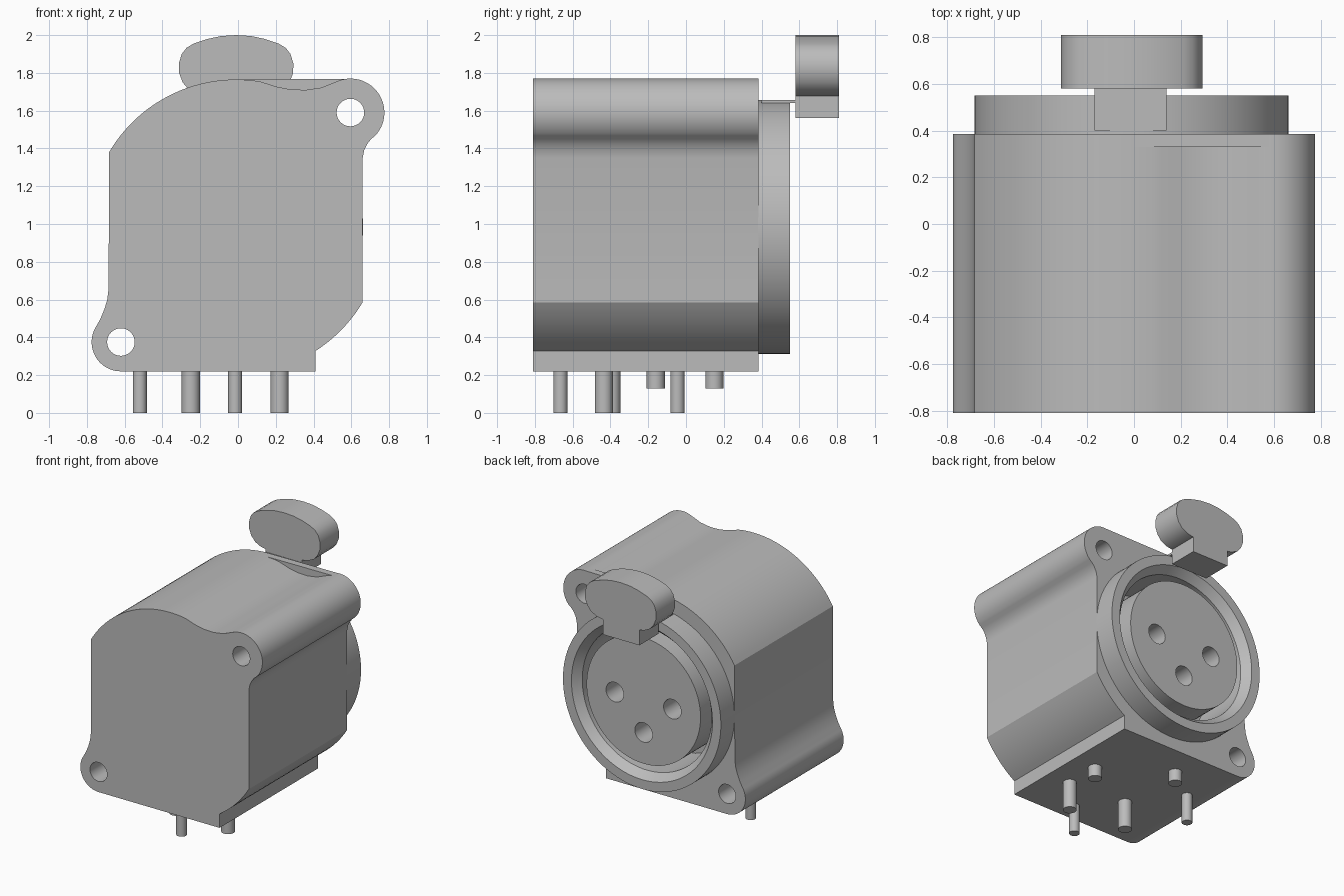
import bpy, bmesh, math

cube = bpy.data.objects.get("Cube")
if cube:
    bpy.data.objects.remove(cube, do_unlink=True)

grey = bpy.data.materials.new("plain_grey")
grey.use_nodes = True
grey.diffuse_color = (0.5, 0.5, 0.5, 1)
grey.node_tree.nodes["Principled BSDF"].inputs["Base Color"].default_value = (0.5, 0.5, 0.5, 1)

CX, CZ = -0.01, 0.985          # socket axis
LUGS = [(0.595, 1.59), (-0.62, 0.375)]


def arc(cx, cz, r, a0, a1, n):
    """Points on an arc, angles in degrees, both ends included."""
    angles = [math.radians(a0 + (a1 - a0) * i / n) for i in range(n + 1)]
    return [(cx + r * math.cos(a), cz + r * math.sin(a)) for a in angles]


def circle(cx, cz, r, n=64):
    return arc(cx, cz, r, 0, 360, n)[:-1]


def make(name, bm):
    bmesh.ops.recalc_face_normals(bm, faces=bm.faces)
    mesh = bpy.data.meshes.new(name)
    bm.to_mesh(mesh)
    bm.free()
    mesh.materials.append(grey)
    ob = bpy.data.objects.new(name, mesh)
    bpy.context.collection.objects.link(ob)
    return ob


def prism(name, pts, y0, y1):
    """Extrude an (x, z) outline from y0 to y1."""
    bm = bmesh.new()
    face = bm.faces.new([bm.verts.new((x, y0, z)) for x, z in pts])
    out = bmesh.ops.extrude_face_region(bm, geom=[face])
    verts = [g for g in out["geom"] if isinstance(g, bmesh.types.BMVert)]
    bmesh.ops.translate(bm, verts=verts, vec=(0, y1 - y0, 0))
    return make(name, bm)


def box(name, x0, x1, y0, y1, z0, z1):
    return prism(name, [(x0, z0), (x1, z0), (x1, z1), (x0, z1)], y0, y1)


def ring(name, profile, n=96):
    """Revolve a closed (radius, y) profile about the socket axis."""
    bm = bmesh.new()
    rows = []
    for i in range(n):
        a = 2 * math.pi * i / n
        rows.append([bm.verts.new((CX + r * math.cos(a), y, CZ + r * math.sin(a)))
                     for r, y in profile])
    m = len(profile)
    for i in range(n):
        a, b = rows[i], rows[(i + 1) % n]
        for j in range(m):
            k = (j + 1) % m
            bm.faces.new((a[j], a[k], b[k], b[j]))
    return make(name, bm)


def cut(ob, cutter):
    cutter.hide_render = True
    mod = ob.modifiers.new("cut", "BOOLEAN")
    mod.operation = "DIFFERENCE"
    mod.solver = "EXACT"
    mod.object = cutter
    bpy.context.view_layer.objects.active = ob
    bpy.ops.object.modifier_apply(modifier=mod.name)
    bpy.data.objects.remove(cutter, do_unlink=True)


parts = []

# Housing outline: two lugs, a big round shoulder and flat sides
outline = arc(*LUGS[1], 0.155, 152, 270, 20)
outline += [(0.41, 0.22)]
outline += arc(CX, CZ, 0.78, -57.4, -30.8, 10)
outline += [(0.66, 1.35), (0.668, 1.39), (0.685, 1.425), (0.705, 1.45)]
outline += arc(*LUGS[0], 0.18, -43, 115, 28)
outline += [(0.44, 1.722), (0.36, 1.71), (0.28, 1.712), (0.20, 1.728)]
outline += arc(CX, CZ, 0.78, 80.5, 149.6, 26)
outline += [(-0.685, 0.66), (-0.692, 0.60), (-0.707, 0.55), (-0.73, 0.495)]
housing = prism("housing", outline, -0.81, 0.385)
cut(housing, prism("socket_cutter", circle(CX, CZ, 0.55, 96), 0.10, 0.6))
for x, z in LUGS:
    cut(housing, prism("lug_hole_cutter", circle(x, z, 0.073, 32), -1, 1))
parts.append(housing)

# Straight web filling the dip at the rear edge
parts.append(prism("rear_web", [(0.0, 1.765), (0.12, 1.752), (0.20, 1.727), (0.28, 1.711),
                                (0.36, 1.709), (0.44, 1.721), (0.519, 1.752), (0.595, 1.769)],
                   0.33, 0.385))

# Round collar with a chamfered mouth
parts.append(ring("collar", [(0.55, 0.38), (0.55, 0.49), (0.60, 0.55),
                             (0.672, 0.55), (0.672, 0.38)]))

# Socket core with three contact holes
core = prism("socket_core", circle(CX, CZ, 0.485, 96), 0.09, 0.53)
for dx, dz in [(0.245, 0), (-0.245, 0), (0, -0.245)]:
    cut(core, prism("contact_cutter", circle(CX + dx, CZ + dz, 0.075, 32), 0.2, 0.7))
parts.append(core)

# Release latch: rounded button, neck and thin tongue
half = [(0.14, 1.675), (0.20, 1.685), (0.25, 1.71), (0.283, 1.75), (0.302, 1.80),
        (0.303, 1.85), (0.288, 1.90), (0.262, 1.933), (0.225, 1.955), (0.15, 1.98), (0.08, 1.995)]
button = ([(CX + x, z) for x, z in half] + [(CX, 2.0)]
          + [(CX - x, z) for x, z in reversed(half)])
parts.append(prism("latch_button", button, 0.58, 0.81))
parts.append(box("latch_neck", -0.17, 0.14, 0.58, 0.81, 1.56, 1.69))
parts.append(box("latch_tongue", -0.17, 0.14, 0.40, 0.60, 1.64, 1.657))

# Solder pins and locating pegs: x, y, radius, bottom height
pins = [(-0.52, -0.045, 0.037, 0), (-0.015, -0.665, 0.037, 0),
        (-0.25, -0.395, 0.048, 0), (0.22, -0.435, 0.048, 0),
        (0.22, -0.16, 0.048, 0.13), (-0.25, 0.15, 0.048, 0.13)]
for i, (x, y, r, z0) in enumerate(pins):
    bpy.ops.mesh.primitive_cylinder_add(vertices=32, radius=r, depth=0.25 - z0,
                                        location=(x, y, (0.25 + z0) / 2))
    pin = bpy.context.object
    pin.name = f"pin_{i + 1}"
    pin.data.materials.append(grey)
    parts.append(pin)

# Smooth curved walls, keep edges sharp
bpy.ops.object.select_all(action="DESELECT")
for ob in parts:
    ob.select_set(True)
bpy.context.view_layer.objects.active = parts[0]
bpy.ops.object.shade_smooth_by_angle(angle=math.radians(25))
